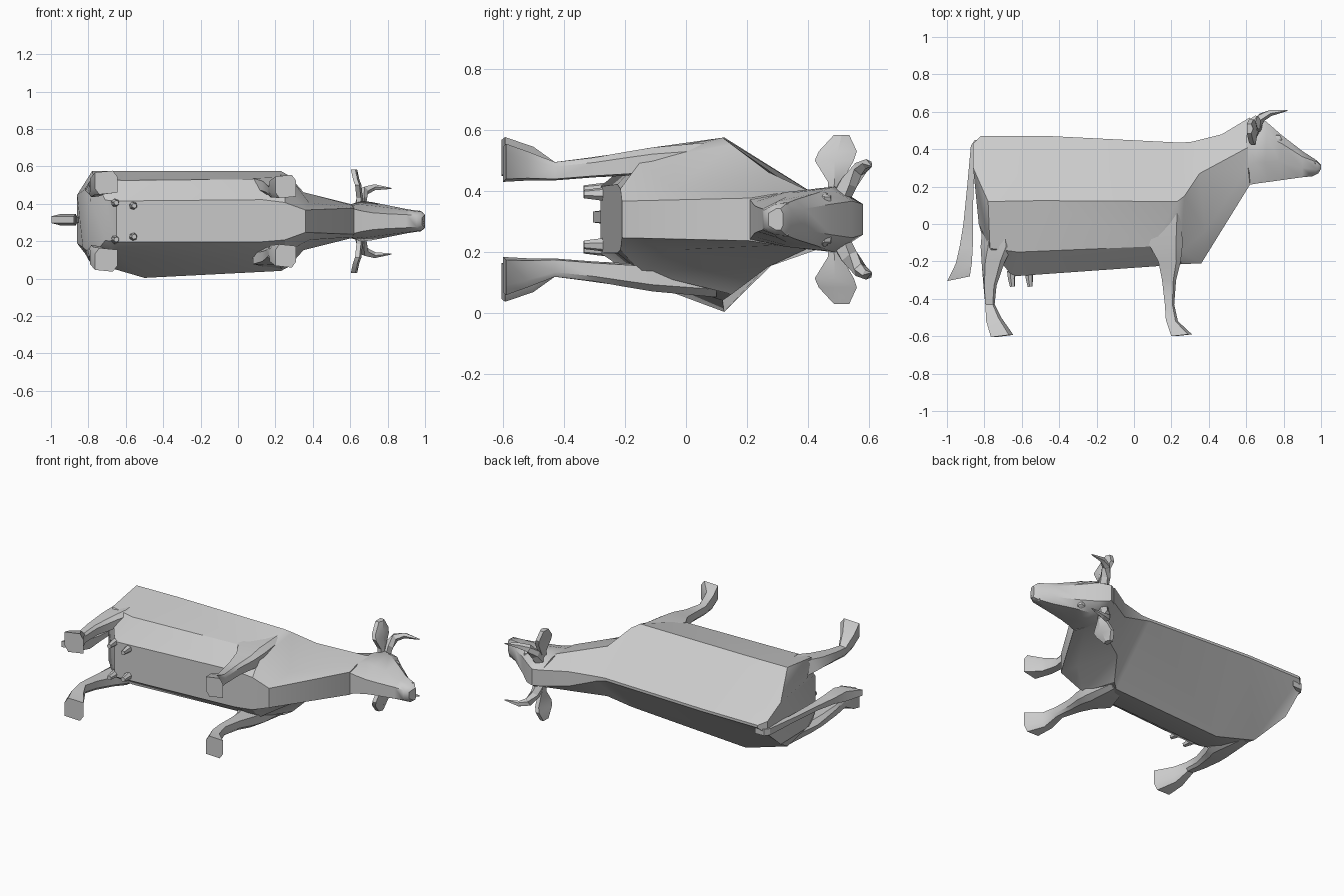
import bpy, bmesh, math
from mathutils import Vector

if "Cube" in bpy.data.objects:
    bpy.data.objects.remove(bpy.data.objects["Cube"])

MID = 0.307  # lateral mid-plane of head and limbs (animal lies on its side)

grey = bpy.data.materials.new("plain grey")
grey.diffuse_color = (0.6, 0.6, 0.6, 1)
grey.use_nodes = True
grey.node_tree.nodes["Principled BSDF"].inputs["Base Color"].default_value = grey.diffuse_color


def loft(name, rings, smooth=25):
    """Skin a list of equal-length point rings and cap both ends."""
    bm = bmesh.new()
    rows = [[bm.verts.new(p) for p in r] for r in rings]
    n = len(rows[0])
    for a, b in zip(rows, rows[1:]):
        for i in range(n):
            j = (i + 1) % n
            bm.faces.new((a[i], a[j], b[j], b[i]))
    bm.faces.new(rows[0])
    bm.faces.new(rows[-1])
    bmesh.ops.remove_doubles(bm, verts=bm.verts, dist=0.0005)
    bmesh.ops.recalc_face_normals(bm, faces=bm.faces)
    me = bpy.data.meshes.new(name)
    bm.to_mesh(me)
    bm.free()
    ob = bpy.data.objects.new(name, me)
    bpy.context.collection.objects.link(ob)
    me.materials.append(grey)
    bpy.ops.object.select_all(action='DESELECT')
    ob.select_set(True)
    bpy.context.view_layer.objects.active = ob
    bpy.ops.object.shade_smooth_by_angle(angle=math.radians(smooth))
    return ob


def pair(name, rings, smooth=25):
    """Loft a part and its twin across the mid-plane."""
    loft(name + "_left", rings, smooth)
    loft(name + "_right", [[(x, y, 2 * MID - z) for x, y, z in r] for r in rings], smooth)


def section(spine, half, c, low=(1, 1, 1, 1)):
    """Closed ring: spine (x, y, z, half width), then half points (x, y, half width)."""
    x, y, z, w = spine
    under = [(px, py, c - pw * k) for (px, py, pw), k in zip(half, low)]
    return ([(x, y, z + w)] + [(px, py, c + pw) for px, py, pw in half]
            + under[::-1] + [(x, y, z - w)])


def box_ring(y, x0, x1, z0, z1, tilt=0.0, skew=0.0):
    """Limb ring at height y: chamfered corners, slope along x, trimmed outer rear."""
    a, b = (x1 - x0) * .2, (z1 - z0) * .25
    return [(x0, y, z0 + b), (x0 + a, y, z0), (x1, y + tilt, z0 + b * .3),
            (x1, y + tilt, z1 - b), (x1 - a, y + tilt, z1), (x0 + skew, y, z1 - b * .3)]


def tube(path, sides=5):
    """Rings around a path of (point, radius)."""
    pts = [Vector(p) for p, _ in path]
    rings = []
    for i, (_, r) in enumerate(path):
        t = (pts[min(i + 1, len(pts) - 1)] - pts[max(i - 1, 0)]).normalized()
        u = t.cross(Vector((0.3, 0.2, 1))).normalized()
        v = t.cross(u)
        rings.append([tuple(pts[i] + r * (u * math.cos(a) + v * math.sin(a)))
                      for a in (2 * math.pi * k / sides for k in range(sides))])
    return rings


# Trunk and neck: sharp spine, flank ridge, lower flank, belly
loft("body", [
    section((-.86, .43, .34, .04), [(-.86, .30, .13), (-.83, .0, .15), (-.79, -.14, .11)], .318),
    section((-.82, .47, .352, .008), [(-.78, .12, .275), (-.77, -.13, .24), (-.71, -.20, .12)],
            .30, (.78, .72, .8)),
    section((-.45, .47, .352, .008), [(-.50, .125, .286), (-.62, -.15, .235), (-.65, -.28, .125)],
            .29, (1, .78, .75)),
    section((.25, .435, .345, .008), [(.23, .12, .278), (.10, -.12, .235), (.13, -.225, .125)],
            .297, (.92, .76, .8)),
    section((.31, .44, .335, .015), [(.27, .15, .245), (.25, -.15, .19), (.25, -.215, .10)],
            MID, (1, .9, 1)),
    section((.47, .48, MID, .045), [(.35, .27, .155), (.38, -.04, .10), (.36, -.21, .06)], MID),
    section((.62, .57, MID, .05), [(.61, .41, .09), (.61, .30, .085), (.62, .21, .07)], MID),
], 32)

# Head tapering to the muzzle
loft("head", [
    section((.60, .55, MID, .05), [(.60, .45, .09), (.60, .30, .085), (.62, .21, .065)], MID),
    section((.65, .58, MID, .05), [(.66, .49, .108), (.65, .33, .09), (.66, .217, .055)], MID),
    section((.71, .545, MID, .06), [(.71, .47, .103), (.70, .33, .085), (.72, .225, .045)], MID),
    section((.79, .475, MID, .05), [(.79, .43, .087), (.78, .33, .075), (.79, .235, .04)], MID),
    section((.90, .39, MID, .035), [(.90, .36, .065), (.90, .30, .06), (.90, .25, .035)], MID),
    section((.97, .345, MID, .03), [(.98, .33, .053), (.98, .29, .05), (.955, .255, .03)], MID),
    section((1.0, .318, MID, .02), [(1.0, .31, .035), (1.0, .295, .035), (.985, .27, .02)], MID),
], 40)

# Hind legs, hoof first
pair("hind_leg", [
    box_ring(-.605, -.765, -.645, .45, .577, .012),
    box_ring(-.52, -.79, -.71, .445, .545, .02),
    box_ring(-.43, -.795, -.745, .435, .495),
    box_ring(-.33, -.805, -.735, .445, .508, 0, .005),
    box_ring(-.20, -.815, -.69, .452, .526, 0, .02),
    box_ring(-.12, -.82, -.65, .455, .54, 0, .04),
    box_ring(.10, -.80, -.68, .45, .545, 0, .04),
], 35)

# Front legs, hoof first
pair("front_leg", [
    box_ring(-.60, .20, .31, .43, .555, .01),
    box_ring(-.51, .17, .235, .435, .53, -.01),
    box_ring(-.43, .165, .215, .435, .495),
    box_ring(-.30, .15, .225, .445, .51),
    box_ring(-.20, .13, .25, .45, .528),
    box_ring(-.11, .08, .26, .455, .543),
    box_ring(.10, .16, .25, .46, .562),
], 35)

# Ears: flat leaves
pair("ear", [[(x - .012, y0, z), (x + .012, y0, z), (x + .022, (y0 + y1) / 2, z),
              (x + .012, y1, z), (x - .012, y1, z)]
             for x, y0, y1, z in ((.645, .465, .495, .39), (.645, .465, .51, .43),
                                  (.638, .422, .55, .50), (.627, .435, .56, .53),
                                  (.615, .485, .535, .584))])

# Horns curving out and forward
pair("horn", tube([((.65, .50, .37), .034), ((.66, .535, .43), .03), ((.68, .57, .472), .025),
                   ((.73, .594, .488), .017), ((.82, .607, .482), .003)]))

# Eyes and nostrils, barely proud of the head
pair("eye", tube([((.765, .452, .362), .028), ((.77, .455, .386), .022), ((.772, .457, .393), .01)], 6))
pair("nostril", tube([((.965, .325, .34), .015), ((.975, .328, .361), .008)], 6))

# Tail: flat strip widening into a tuft
loft("tail", [[(x0, y + dy, .315 - w), (x1, y, .315 - w), (x1, y, .315 + w), (x0, y + dy, .315 + w)]
              for y, dy, x0, x1, w in ((.45, 0, -.85, -.79, .02), (.42, 0, -.872, -.84, .02),
                                       (.20, 0, -.892, -.858, .014), (.0, 0, -.912, -.862, .014),
                                       (-.12, 0, -.932, -.862, .018), (-.21, 0, -.952, -.867, .03),
                                       (-.28, -.025, -.998, -.878, .018))])

# Udder teats
for label, x, z in (("rear", -.655, .405), ("front", -.56, .39)):
    pair(label + "_teat", tube([((x, -.25, z), .025), ((x, -.29, z), .02),
                                ((x + .005, -.335, z), .014)], 6))
